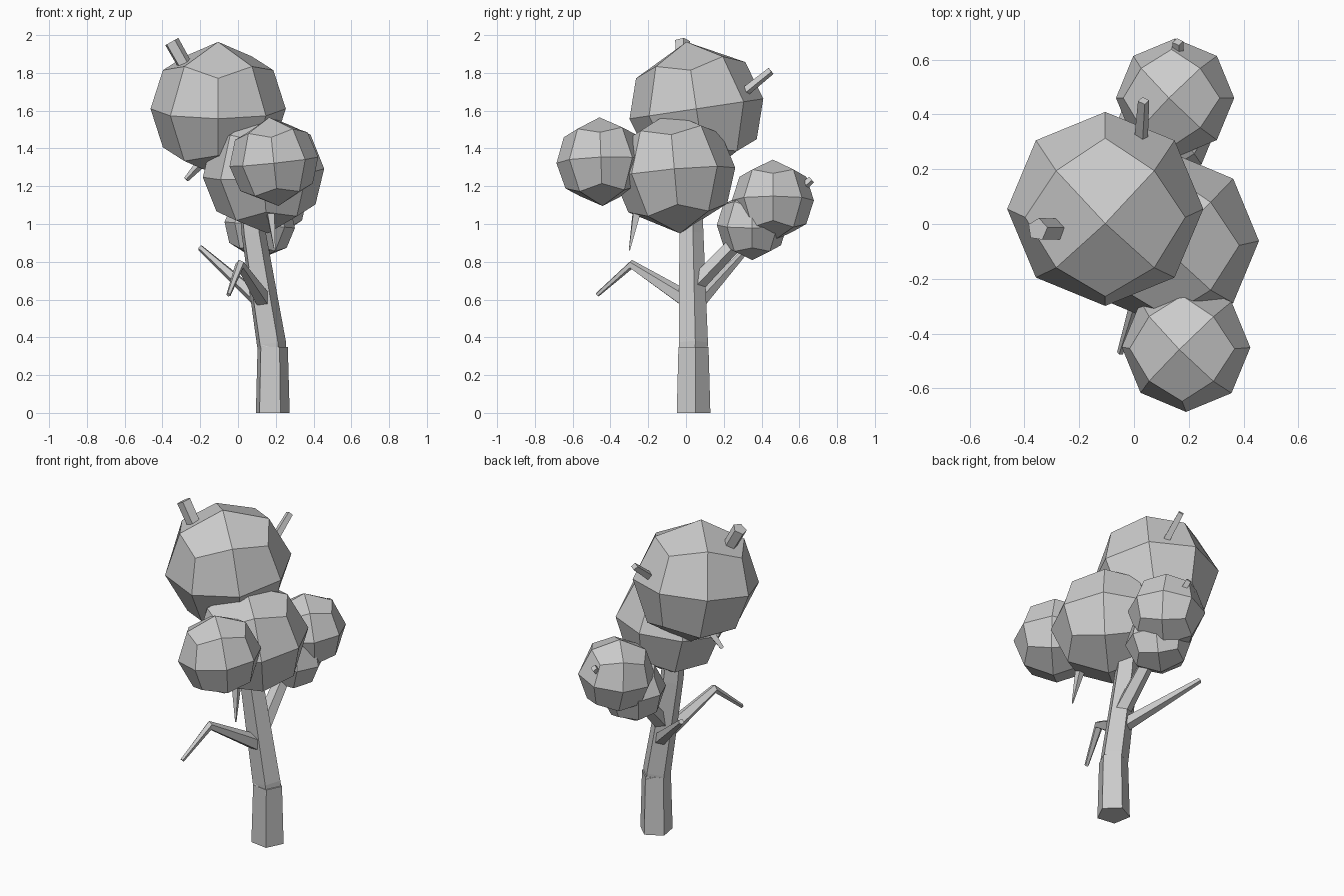
import bpy
import bmesh
import math
from mathutils import Vector, Matrix

cube = bpy.data.objects.get("Cube")
if cube:
    bpy.data.objects.remove(cube, do_unlink=True)

grey = bpy.data.materials.new("plain grey")
grey.use_nodes = True
GREY = (0.6, 0.6, 0.6, 1)
grey.diffuse_color = GREY
grey.node_tree.nodes["Principled BSDF"].inputs["Base Color"].default_value = GREY


def finish(name, bm):
    bmesh.ops.recalc_face_normals(bm, faces=bm.faces[:])
    mesh = bpy.data.meshes.new(name)
    bm.to_mesh(mesh)
    bm.free()
    mesh.materials.append(grey)
    obj = bpy.data.objects.new(name, mesh)
    bpy.context.collection.objects.link(obj)
    return obj


def foliage(name, centre, radius, lean_x=0, lean_y=0):
    """Ball made from a once-divided cube, turned an eighth and tilted."""
    bm = bmesh.new()
    bmesh.ops.create_cube(bm, size=2)
    bmesh.ops.subdivide_edges(bm, edges=bm.edges[:], cuts=1, use_grid_fill=True)
    for v in bm.verts:
        v.co = v.co.normalized() * radius
    turn = (Matrix.Translation(centre)
            @ Matrix.Rotation(math.radians(lean_x), 4, 'X')
            @ Matrix.Rotation(math.radians(lean_y), 4, 'Y')
            @ Matrix.Rotation(math.pi / 4, 4, 'Z'))
    bmesh.ops.transform(bm, matrix=turn, verts=bm.verts[:])
    return finish(name, bm)


def limb(name, points, radii, sides=5, start=10):
    """Tapered, capped tube through the points."""
    bm = bmesh.new()
    pts = [Vector(p) for p in points]
    rings = []
    for i, (p, r) in enumerate(zip(pts, radii)):
        before, after = pts[max(i - 1, 0)], pts[min(i + 1, len(pts) - 1)]
        spin = Vector((0, 0, 1)).rotation_difference(after - before)
        ring = []
        for k in range(sides):
            a = math.radians(start) + math.tau * k / sides
            ring.append(bm.verts.new(p + spin @ Vector((r * math.cos(a), r * math.sin(a), 0))))
        rings.append(ring)
    for low, high in zip(rings, rings[1:]):
        for k in range(sides):
            n = (k + 1) % sides
            bm.faces.new((low[k], low[n], high[n], high[k]))
    bm.faces.new(rings[0])
    bm.faces.new(rings[-1])
    return finish(name, bm)


# Trunk: upright foot with a broken lip, then a leaning upper length
limb("trunk_foot", [(.18, .035, 0), (.18, .035, .35)], [.095, .085])
limb("trunk_lip", [(.178, .035, .34), (.2, .035, .405)], [.085, .04])
limb("trunk_upper", [(.18, .035, .3), (.173, .035, .37), (.08, .025, .95), (.05, .02, 1.25)],
     [.078, .082, .068, .06])

# Branches
limb("front_branch", [(.13, 0, .6), (.01, -.29, .785), (-.05, -.47, .625)], [.048, .026, .012])
limb("rear_right_branch", [(.13, .06, .58), (-.2, .33, .875)], [.042, .016])
limb("rear_branch", [(.13, .04, .67), (.12, .33, .97)], [.05, .04])

# Foliage balls
foliage("crown_foliage", (-.105, .055, 1.61), .358, 8.5, 0)
foliage("middle_foliage", (.135, -.06, 1.27), .322, 5, -4)
foliage("front_foliage", (.19, -.45, 1.33), .236, 2, -6)
foliage("rear_foliage", (.15, .46, 1.125), .217, 0, -6)
foliage("low_rear_foliage", (.115, .35, .995), .187, 0, 5)

# Twigs poking out of the foliage
limb("crown_top_twig", [(-.27, -.02, 1.82), (-.352, -.02, 1.965)], [.04, .042])
limb("crown_rear_twig", [(.025, .3, 1.69), (.035, .45, 1.81)], [.026, .021], 4)
limb("crown_under_twig", [(-.17, .05, 1.35), (-.275, .04, 1.235)], [.03, .014], 4)
limb("middle_under_twig", [(.165, -.25, 1.12), (.195, -.3, .86)], [.034, .004], 4)
limb("rear_twig", [(.16, .6, 1.18), (.16, .665, 1.235)], [.023, .02], 4)
